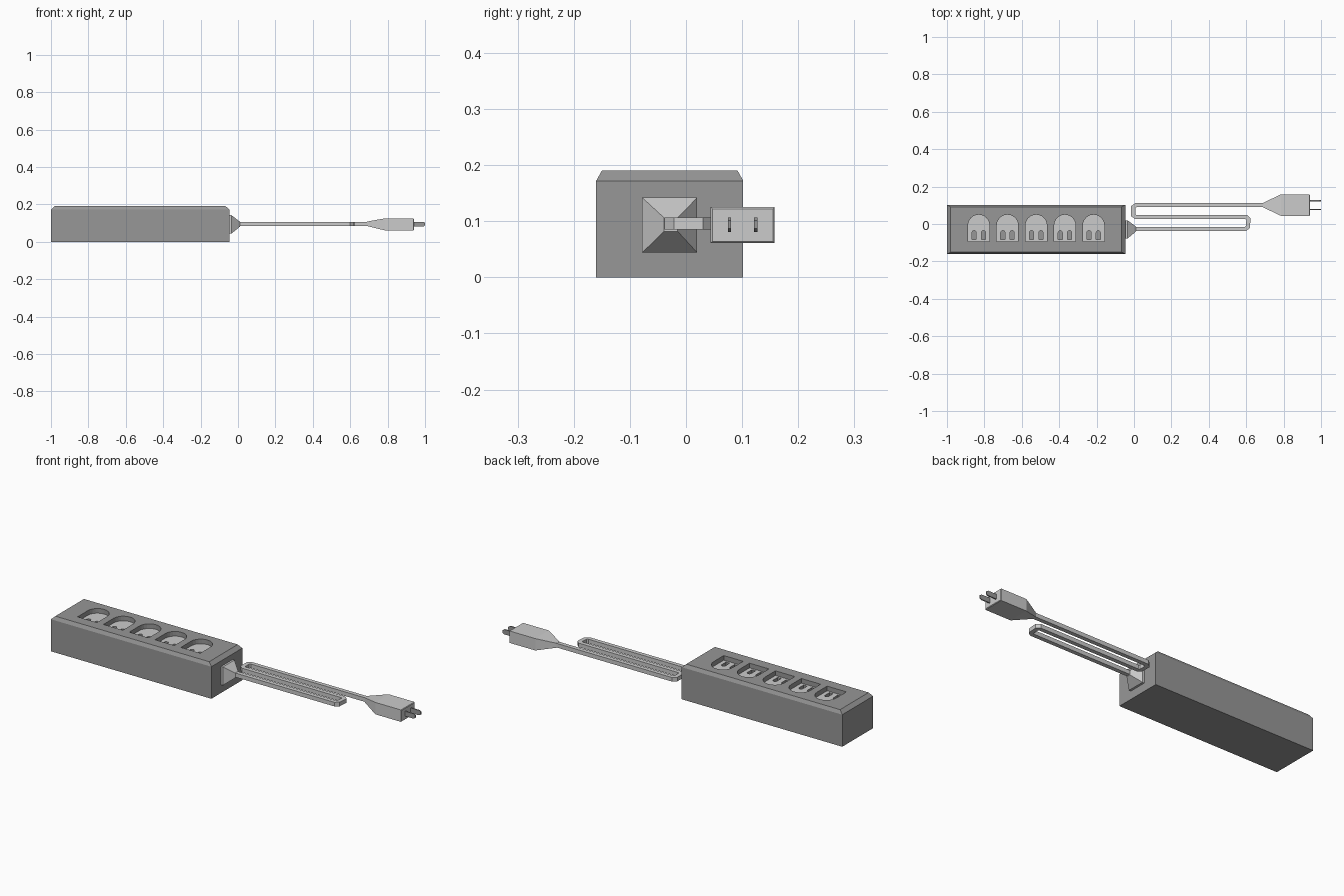
import bpy, bmesh, math
from mathutils import Vector

cube = bpy.data.objects.get("Cube")
if cube:
    bpy.data.objects.remove(cube, do_unlink=True)


def material(name, v):
    m = bpy.data.materials.new(name)
    m.use_nodes = True
    col = (v, v, v, 1)
    m.diffuse_color = col
    m.node_tree.nodes["Principled BSDF"].inputs["Base Color"].default_value = col
    return m


grey = material("mid grey plastic", 0.31)
light = material("light grey plastic", 0.6)


def loft(bm, rings, first_cap=0):
    """Skin a list of point rings and cap both ends."""
    loops = [[bm.verts.new(p) for p in r] for r in rings]
    n = len(loops[0])
    for a, b in zip(loops, loops[1:]):
        for i in range(n):
            j = (i + 1) % n
            bm.faces.new((a[i], a[j], b[j], b[i]))
    bm.faces.new(loops[0][::-1]).material_index = first_cap
    bm.faces.new(loops[-1])


def make(name, parts, mats, first_cap=0):
    bm = bmesh.new()
    for rings in parts:
        loft(bm, rings, first_cap)
    bmesh.ops.recalc_face_normals(bm, faces=bm.faces)
    me = bpy.data.meshes.new(name)
    bm.to_mesh(me)
    bm.free()
    ob = bpy.data.objects.new(name, me)
    for m in mats:
        me.materials.append(m)
    bpy.context.collection.objects.link(ob)
    return ob


def rect_z(z, x0, x1, y0, y1):
    return [(x0, y0, z), (x1, y0, z), (x1, y1, z), (x0, y1, z)]


def rect_x(x, cy, cz, hy, hz):
    return [(x, cy - hy, cz - hz), (x, cy + hy, cz - hz),
            (x, cy + hy, cz + hz), (x, cy - hy, cz + hz)]


def arch(cx, y0, y1, r, z, steps=12):
    """Outline with a flat front edge and a round back."""
    pts = [(cx - r, y0, z), (cx + r, y0, z)]
    for i in range(steps + 1):
        a = math.pi * i / steps
        pts.append((cx + r * math.cos(a), y1 - r + r * math.sin(a), z))
    return pts


def cut(ob, cutter):
    mod = ob.modifiers.new("cut", 'BOOLEAN')
    mod.operation = 'DIFFERENCE'
    mod.solver = 'EXACT'
    mod.object = cutter
    bpy.context.view_layer.objects.active = ob
    bpy.ops.object.modifier_apply(modifier=mod.name)
    bpy.data.objects.remove(cutter, do_unlink=True)


# Housing with chamfered top edge
housing = make("housing", [[
    rect_z(0, -1, -0.046, -0.16, 0.102),
    rect_z(0.172, -1, -0.046, -0.16, 0.102),
    rect_z(0.19, -0.98, -0.066, -0.15, 0.092)]], [grey, light])

# Five outlet recesses with light floors, each with two slots
FLOOR = 0.165
centres = [-0.83 + 0.1535 * i for i in range(5)]
recesses = [[arch(c, -0.094, 0.05, 0.0575, z) for z in (FLOOR, 0.25)] for c in centres]
cut(housing, make("recess_cutter", recesses, [grey, light], first_cap=1))
slots = [[arch(c + s * 0.025, -0.083, -0.035, 0.011, z, 6) for z in (FLOOR - 0.02, FLOOR + 0.01)]
         for c in centres for s in (-1, 1)]
cut(housing, make("slot_cutter", slots, [grey, light]))

# Tapered strain relief where the cord leaves the housing
CZ = 0.096
make("strain_relief", [[
    rect_x(-0.05, -0.029, 0.093, 0.049, 0.049),
    rect_x(-0.035, -0.029, 0.093, 0.049, 0.049),
    rect_x(0.012, -0.027, CZ - 0.002, 0.012, 0.012)]], [light])

# Folded cord with square section and mitred bends
path = [Vector(p) for p in (
    (0, -0.027), (0.595, -0.027), (0.609, -0.016), (0.612, 0.026), (0.6, 0.037),
    (0.01, 0.037), (-0.004, 0.047), (-0.004, 0.09), (0.01, 0.101), (0.7, 0.101))]
H = 0.011
rings = []
for i, p in enumerate(path):
    d0 = (p - path[max(i - 1, 0)]).normalized() if i else (path[1] - p).normalized()
    d1 = (path[i + 1] - p).normalized() if i < len(path) - 1 else d0
    n0, n1 = Vector((-d0.y, d0.x)), Vector((-d1.y, d1.x))
    side = (n0 + n1).normalized()
    side *= H / side.dot(n0)
    rings.append([(*(p + s * side), CZ + t * H)
                  for s, t in ((-1, -1), (1, -1), (1, 1), (-1, 1))])
make("cord", [rings], [light])

# Plug body and its two prongs
PY, PZ = 0.101, 0.093
make("plug", [[
    rect_x(0.69, PY, CZ, 0.012, 0.012),
    rect_x(0.785, PY, PZ, 0.057, 0.032),
    rect_x(0.937, PY, PZ, 0.057, 0.032),
    rect_x(0.94, PY, PZ, 0.054, 0.029)]], [light])
make("prongs", [[
    rect_x(0.93, PY + s * 0.0235, PZ + 0.001, 0.003, 0.013),
    rect_x(0.99, PY + s * 0.0235, PZ + 0.001, 0.003, 0.013),
    rect_x(1.0, PY + s * 0.0235, PZ + 0.001, 0.003, 0.007)] for s in (-1, 1)], [grey])
